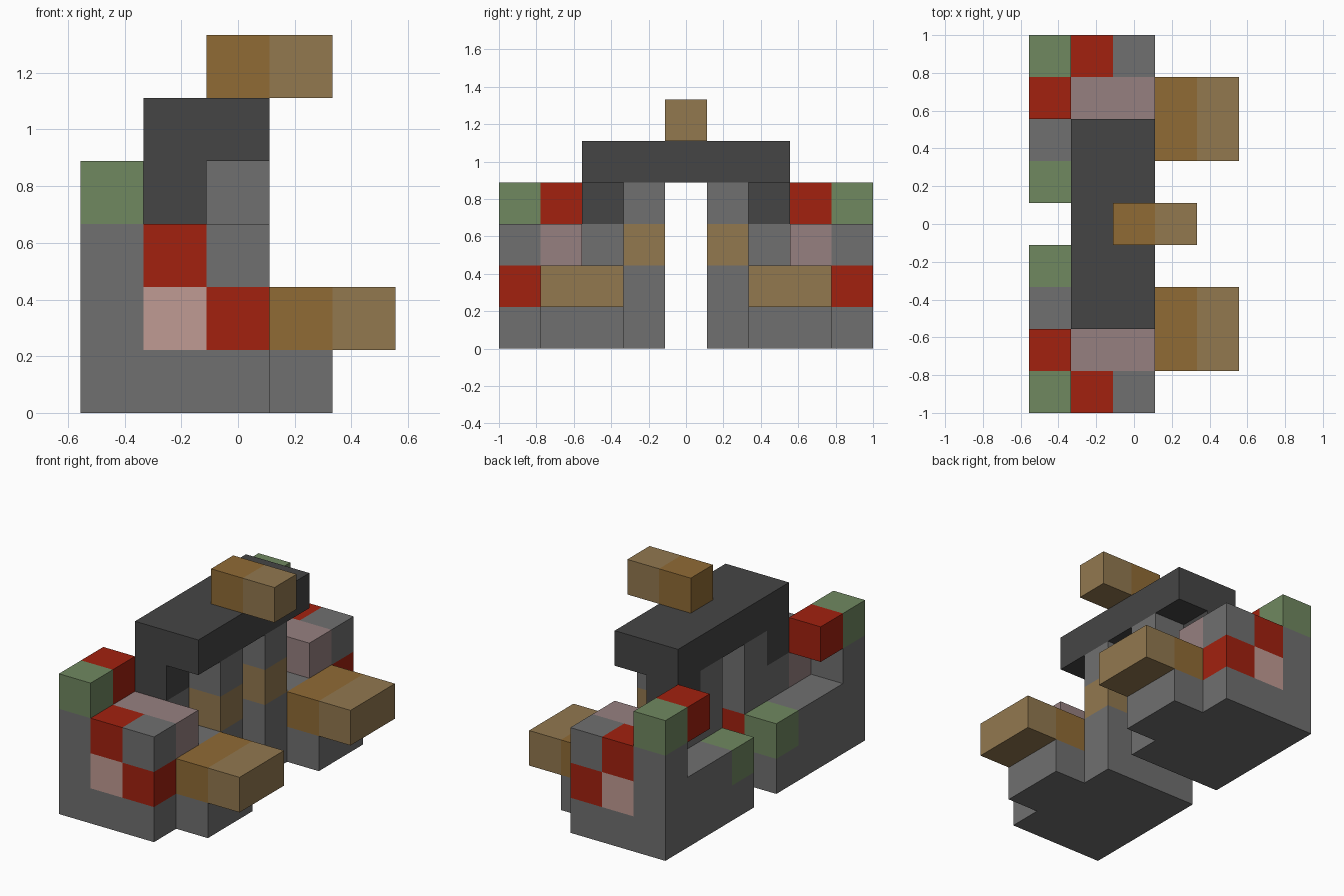
import bpy
import bmesh
from mathutils import Vector

U = 2 / 9  # edge of one block

cube = bpy.data.objects.get("Cube")
if cube:
    bpy.data.objects.remove(cube, do_unlink=True)


def linear(c):
    c /= 255
    return c / 12.92 if c <= 0.04045 else ((c + 0.055) / 1.055) ** 2.4


def material(name, rgb):
    col = [linear(c) for c in rgb] + [1.0]
    m = bpy.data.materials.new(name)
    m.use_nodes = True
    m.diffuse_color = col
    bsdf = next(n for n in m.node_tree.nodes if n.type == "BSDF_PRINCIPLED")
    bsdf.inputs["Base Color"].default_value = col
    bsdf.inputs["Roughness"].default_value = 0.9
    return m


MATS = {name: material(name, rgb) for name, rgb in {
    "stone grey": (112, 112, 112),
    "dark grey": (69, 69, 69),
    "red": (162, 33, 15),
    "moss green": (112, 136, 96),
    "brown": (144, 107, 53),
    "tan": (146, 120, 79),
    "light pink": (192, 155, 147),
    "mauve": (150, 128, 128),
}.items()}


def block(x, row, z):
    """Cells of a box; each argument is one index or a (first, last) pair."""
    spans = [s if isinstance(s, tuple) else (s, s) for s in (x, row, z)]
    xs, rows, zs = [range(a, b + 1) for a, b in spans]
    return {(i, j, k) for i in xs for j in rows for k in zs}


# Parts on one side, mirrored to the other: rows count outward from the middle
SIDE = [
    ("base", "stone grey", block((0, 2), (1, 4), 0)),
    ("foot", "stone grey", block(3, (2, 3), 0)),
    ("side_wall", "stone grey", block(0, (2, 4), 1) | block(0, 4, 2)),
    ("core", "stone grey", block((1, 2), (2, 3), 1) | block(2, 1, 1)),
    ("inner_green_block", "moss green", block(0, 1, 1)),
    ("inner_red_block", "red", block(1, 1, 1)),
    ("panel_pink_block", "light pink", block(1, 4, 1)),
    ("panel_low_red_block", "red", block(2, 4, 1)),
    ("panel_high_red_block", "red", block(1, 4, 2)),
    ("panel_grey_block", "stone grey", block(2, 4, 2)),
    ("arm_root", "brown", block(3, (2, 3), 1)),
    ("arm_tip", "tan", block(4, (2, 3), 1)),
    ("shoulder", "mauve", block((1, 2), 3, 2)),
    ("inner_pillar", "stone grey", block(1, 2, 2) | block(1, 1, (2, 3))),
    ("pillar_band", "tan", block(2, 1, 2)),
    ("pillar_top", "stone grey", block(2, 1, 3)),
    ("corner_green_block", "moss green", block(0, 4, 3)),
    ("corner_red_block", "red", block(0, 3, 3)),
    ("roof_leg", "dark grey", block(1, 2, 3)),
]

# Parts across the middle
PARTS = [
    ("roof", "dark grey", block((1, 2), (-2, 2), 4)),
    ("beam_root", "brown", block(2, 0, 5)),
    ("beam_tip", "tan", block(3, 0, 5)),
]
for name, colour, cells in SIDE:
    PARTS.append((name + "_back", colour, cells))
    PARTS.append((name + "_front", colour, {(i, -j, k) for i, j, k in cells}))

FILLED = set().union(*(cells for _, _, cells in PARTS))


def build(name, colour, cells):
    """Make one part from the outer faces of its cells."""
    bm = bmesh.new()
    for cell in sorted(cells):
        centre = Vector((cell[0] - 2, cell[1], cell[2] + 0.5))
        for axis in range(3):
            for sign in (-1, 1):
                n = Vector((0, 0, 0))
                n[axis] = sign
                if tuple(int(c + d) for c, d in zip(cell, n)) in FILLED:
                    continue
                a = Vector((0, 0, 0))
                a[(axis + 1) % 3] = 1
                b = n.cross(a)
                corners = [centre + (n + a * s + b * t) / 2
                           for s, t in ((-1, -1), (1, -1), (1, 1), (-1, 1))]
                bm.faces.new([bm.verts.new(p * U) for p in corners])
    bmesh.ops.remove_doubles(bm, verts=bm.verts[:], dist=0.001)
    bmesh.ops.dissolve_limit(bm, angle_limit=0.01, verts=bm.verts[:], edges=bm.edges[:])
    mesh = bpy.data.meshes.new(name)
    bm.to_mesh(mesh)
    bm.free()
    mesh.materials.append(MATS[colour])
    bpy.context.collection.objects.link(bpy.data.objects.new(name, mesh))


for part in PARTS:
    build(*part)
